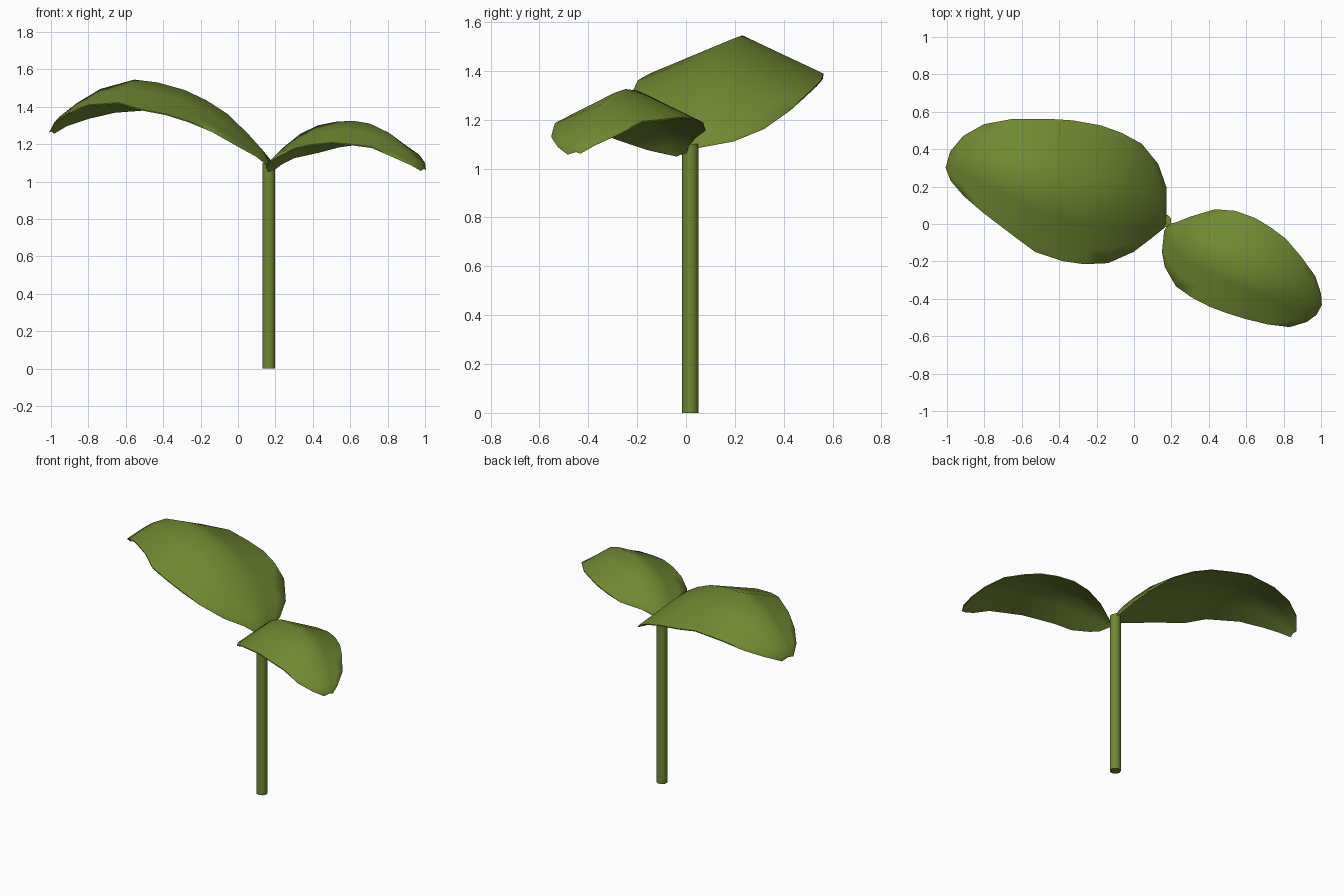
import bpy, bmesh, math
from mathutils import Vector

if "Cube" in bpy.data.objects:
    bpy.data.objects.remove(bpy.data.objects["Cube"])

green = bpy.data.materials.new("leaf_green")
green.diffuse_color = (0.16, 0.245, 0.03, 1)
green.use_nodes = True
green.node_tree.nodes["Principled BSDF"].inputs["Base Color"].default_value = green.diffuse_color


def finish(name, bm, angle):
    bmesh.ops.recalc_face_normals(bm, faces=bm.faces)
    mesh = bpy.data.meshes.new(name)
    bm.to_mesh(mesh)
    bm.free()
    mesh.materials.append(green)
    obj = bpy.data.objects.new(name, mesh)
    bpy.context.collection.objects.link(obj)
    bpy.ops.object.select_all(action='DESELECT')
    obj.select_set(True)
    bpy.context.view_layer.objects.active = obj
    bpy.ops.object.shade_smooth_by_angle(angle=math.radians(angle))
    return obj


def leaf(name, base, tip, stations, slope):
    """Arched leaf: roof-shaped top, flatter hollow underside.
    Stations: (distance, width on +y side, width on -y side, rib height)."""
    axis = (Vector(tip) - Vector(base)).normalized()
    side = Vector((-axis.y, axis.x))
    if side.y < 0:
        side = -side
    steps = [-1, -0.75, -0.4, 0, 0.4, 0.75, 1]
    bm = bmesh.new()
    rings = []
    for d, wide_pos, wide_neg, height in stations:
        rib = (wide_pos - wide_neg) * 0.3
        mean_width = (wide_pos + wide_neg) / 2

        def point(s, under):
            edge = wide_pos if s > 0 else -wide_neg
            n = rib + (edge - rib) * abs(s)
            p = Vector(base) + axis * d + side * n
            drop = (slope(d) * abs(edge) + 0.012) * abs(s)
            if under:
                sag = 0.45 * (slope(d) * mean_width + 0.012)
                drop += sag * (1 - abs(s)) + 0.006
            return bm.verts.new((p.x, p.y, height - drop))

        top = [point(s, False) for s in steps]
        under = [point(s, True) for s in reversed(steps)]
        rings.append(top + under)
    for a, b in zip(rings, rings[1:]):
        n = len(a)
        for i in range(n):
            j = (i + 1) % n
            bm.faces.new((a[i], a[j], b[j], b[i]))
    # close both ends with strips
    for ring in (rings[0], rings[-1]):
        n = len(ring)
        for i in range(n // 2 - 1):
            bm.faces.new((ring[i], ring[i + 1], ring[n - 2 - i], ring[n - 1 - i]))
    return finish(name, bm, 60)


# stem
bm = bmesh.new()
bmesh.ops.create_cone(bm, cap_ends=True, segments=16, radius1=0.034, radius2=0.034, depth=1.1)
bmesh.ops.translate(bm, verts=bm.verts, vec=(0.165, 0.017, 0.55))
finish("stem", bm, 40)

# large leaf, reaching left
leaf("large_leaf", (0.17, 0.0), (-1.0, 0.33), [
    (0.00, 0.02, 0.02, 1.10), (0.05, 0.19, 0.09, 1.17), (0.125, 0.297, 0.19, 1.25),
    (0.24, 0.378, 0.285, 1.36), (0.36, 0.405, 0.325, 1.435), (0.48, 0.413, 0.341, 1.49),
    (0.63, 0.398, 0.334, 1.53), (0.76, 0.37, 0.285, 1.545), (0.95, 0.314, 0.21, 1.495),
    (1.08, 0.25, 0.15, 1.42), (1.17, 0.16, 0.09, 1.35), (1.215, 0.06, 0.03, 1.285),
], lambda d: min(0.2 + 0.3 * d, 0.39, 0.39 - 0.6 * (d - 0.88)))

# small leaf, reaching right
leaf("small_leaf", (0.17, -0.02), (1.0, -0.44), [
    (0.00, 0.02, 0.02, 1.07), (0.04, 0.055, 0.125, 1.12), (0.09, 0.112, 0.19, 1.18),
    (0.19, 0.207, 0.255, 1.255), (0.29, 0.248, 0.27, 1.30), (0.40, 0.262, 0.271, 1.32),
    (0.50, 0.255, 0.26, 1.325), (0.60, 0.237, 0.243, 1.31), (0.72, 0.187, 0.215, 1.26),
    (0.83, 0.13, 0.175, 1.18), (0.90, 0.06, 0.11, 1.12), (0.93, 0.01, 0.05, 1.08),
], lambda d: min(0.15 + 2 * d, 0.4, 0.4 - 0.9 * (d - 0.6)))
